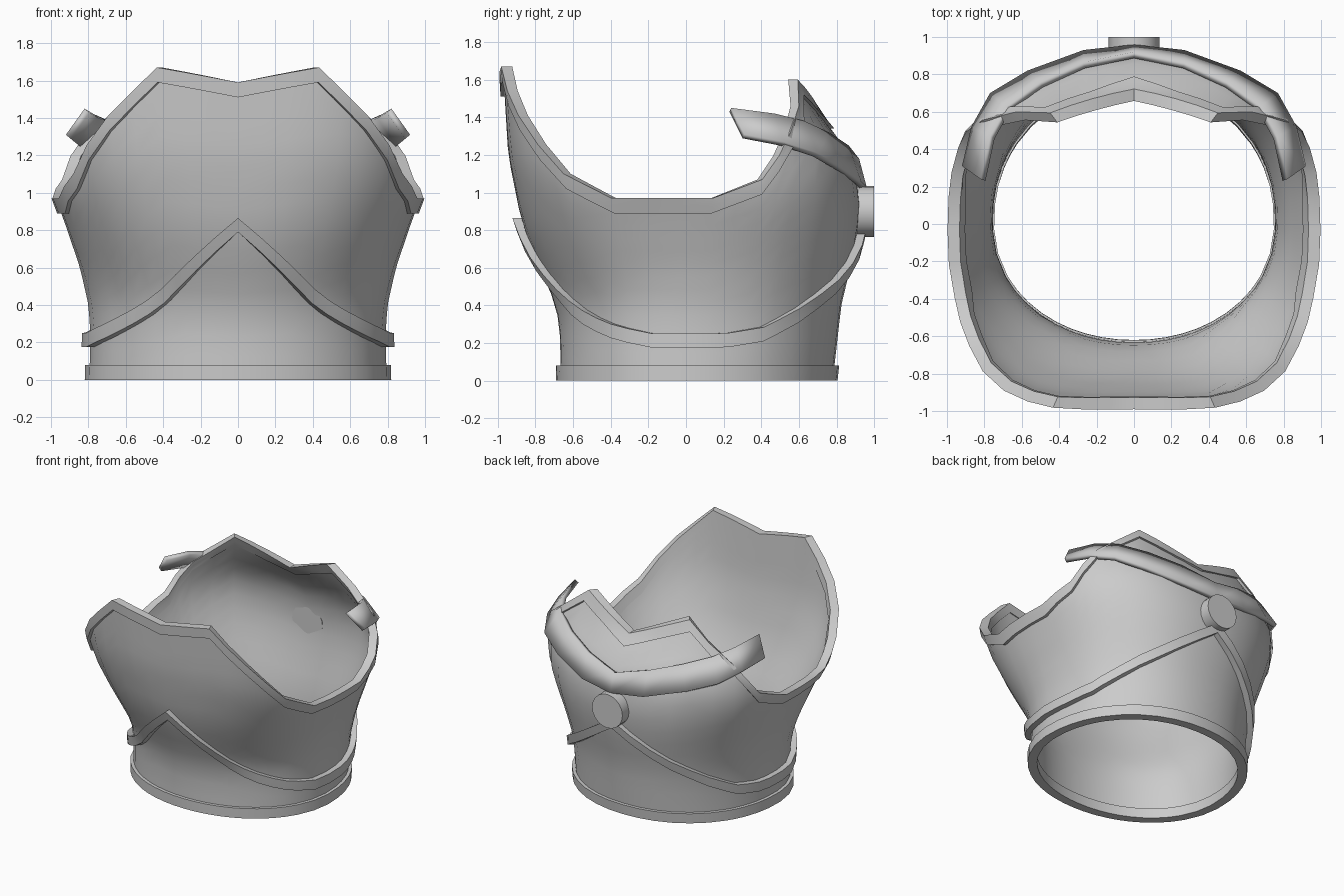
import bpy, bmesh, math
from mathutils import Vector

cube = bpy.data.objects.get("Cube")
if cube:
    bpy.data.objects.remove(cube)

steel = bpy.data.materials.new("steel_grey")
steel.use_nodes = True
GREY = (0.6, 0.6, 0.6, 1)
steel.diffuse_color = GREY
steel.node_tree.nodes["Principled BSDF"].inputs["Base Color"].default_value = GREY


def lerp(table, t):
    """Piecewise linear lookup in a list of (key, value)."""
    for (a, va), (b, vb) in zip(table, table[1:]):
        if t <= b:
            return va + (vb - va) * max(0, t - a) / (b - a)
    return table[-1][1]


# Torso outline by height: half width, depth to the front and back, squareness
WIDTH = [(0, .795), (.25, .79), (.4, .8), (.6, .845), (.85, .93), (.97, .975), (1.15, .99), (1.7, .98)]
FRONT = [(0, .665), (.25, .67), (.4, .69), (.65, .8), (.85, .875), (1.2, .945), (1.7, .975)]
BACK = [(0, .78), (.4, .825), (.65, .885), (.8, .915), (.95, .925), (1.15, .895), (1.3, .8), (1.42, .7), (1.6, .61)]
SQUARE_FRONT = [(0, 2.05), (.5, 2.1), (.9, 2.6), (1.1, 3), (1.4, 3.5), (1.7, 3.8)]
SQUARE_BACK = [(0, 2.1), (.9, 2.3), (1.6, 2.5)]

# Neck and arm opening: half of the rim, front centre to back centre
RIM_POINTS = [(0, -.97, 1.59), (.43, -.975, 1.67), (.68, -.87, 1.41), (.88, -.65, 1.1), (.97, -.4, .97),
              (.98, .14, .97), (.95, .41, 1.07), (.73, .5, 1.32), (.43, .57, 1.6), (0, .68, 1.42)]
RIM = [(math.degrees(math.atan2(x, -y)), z) for x, y, z in RIM_POINTS]

# Chevron belt: angle from the front, top height
BELT = [(0, .865), (14, .68), (29, .5), (41, .4), (58, .31), (76, .25), (104, .25),
        (119, .285), (133, .38), (154, .55), (167, .68), (180, .82)]

# Column angles: rim corners with points between them, mirrored
half = []
for (a, _), (b, _) in zip(RIM, RIM[1:]):
    steps = max(2, round((b - a) / 9))
    half += [a + (b - a) * i / steps for i in range(steps)]
ANGLES = half + [180] + [-a for a in reversed(half[1:])]


def surface(angle, z, offset):
    a = math.radians(angle)
    s, c = abs(math.sin(a)), abs(math.cos(a))
    front = abs(angle) < 90
    depth = lerp(FRONT if front else BACK, z)
    n = lerp(SQUARE_FRONT if front else SQUARE_BACK, z)
    r = ((s / lerp(WIDTH, z)) ** n + (c / depth) ** n) ** (-1 / n) + offset
    return Vector((r * math.sin(a), -r * math.cos(a), z))


def finish(name, bm, smooth=35):
    bmesh.ops.recalc_face_normals(bm, faces=bm.faces)
    mesh = bpy.data.meshes.new(name)
    bm.to_mesh(mesh)
    bm.free()
    mesh.materials.append(steel)
    obj = bpy.data.objects.new(name, mesh)
    bpy.context.collection.objects.link(obj)
    bpy.ops.object.select_all(action='DESELECT')
    obj.select_set(True)
    bpy.context.view_layer.objects.active = obj
    bpy.ops.object.shade_smooth_by_angle(angle=math.radians(smooth))
    return obj


def wrap(name, low, high, outer, inner, levels=1):
    """Closed solid band that follows the torso between two heights."""
    bm = bmesh.new()
    loops = []
    for angle in ANGLES:
        lo, hi = low(abs(angle)), high(abs(angle))
        zs = [lo + (hi - lo) * i / levels for i in range(levels + 1)]
        section = [surface(angle, z, outer) for z in zs]
        section += [surface(angle, z, inner) for z in reversed(zs)]
        loops.append([bm.verts.new(p) for p in section])
    for a, b in zip(loops, loops[1:] + loops[:1]):
        for i in range(len(a)):
            j = (i + 1) % len(a)
            bm.faces.new((a[i], b[i], b[j], a[j]))
    return finish(name, bm)


def rim(a):
    return lerp(RIM, a)


def belt(a):
    return lerp(BELT, a)


wrap("body_shell", lambda a: .01, lambda a: rim(a) - .01, 0, -.035, 14)
wrap("opening_trim", lambda a: rim(a) - .08, rim, .022, -.042, 2)
wrap("waist_ring", lambda a: 0, lambda a: .08, .025, -.045)
wrap("chevron_belt", lambda a: belt(a) - .075, belt, .045, -.01)

# Shoulder strap: lower and upper edges from back centre to the free end
LOWER = [(0, .96, 1.03), (.27, .93, 1.06), (.57, .82, 1.14), (.77, .7, 1.21), (.87, .52, 1.27), (.92, .31, 1.31)]
UPPER = [(0, .92, 1.18), (.27, .865, 1.25), (.5, .76, 1.32), (.68, .63, 1.38), (.77, .47, 1.42), (.82, .24, 1.45)]
bm = bmesh.new()


def mirrored(points):
    left = [(-x, y, z) for x, y, z in reversed(points[1:])]
    return [bm.verts.new(p) for p in left + points]


low, up = mirrored(LOWER), mirrored(UPPER)
for i in range(len(low) - 1):
    bm.faces.new((low[i + 1], low[i], up[i], up[i + 1]))
bm.normal_update()
strap = finish("shoulder_strap", bm, 40)
if strap.data.polygons[5].normal.y < 0:
    strap.data.flip_normals()
solid = strap.modifiers.new("Thickness", 'SOLIDIFY')
solid.thickness = .035
solid.offset = -1

# Round stud where the belt and strap meet
bpy.ops.mesh.primitive_cylinder_add(vertices=20, radius=.135, depth=.12,
                                    location=(0, .94, .9), rotation=(math.pi / 2, 0, 0))
stud = bpy.context.object
stud.name = "back_stud"
stud.data.materials.append(steel)
bpy.ops.object.shade_smooth_by_angle(angle=math.radians(35))
